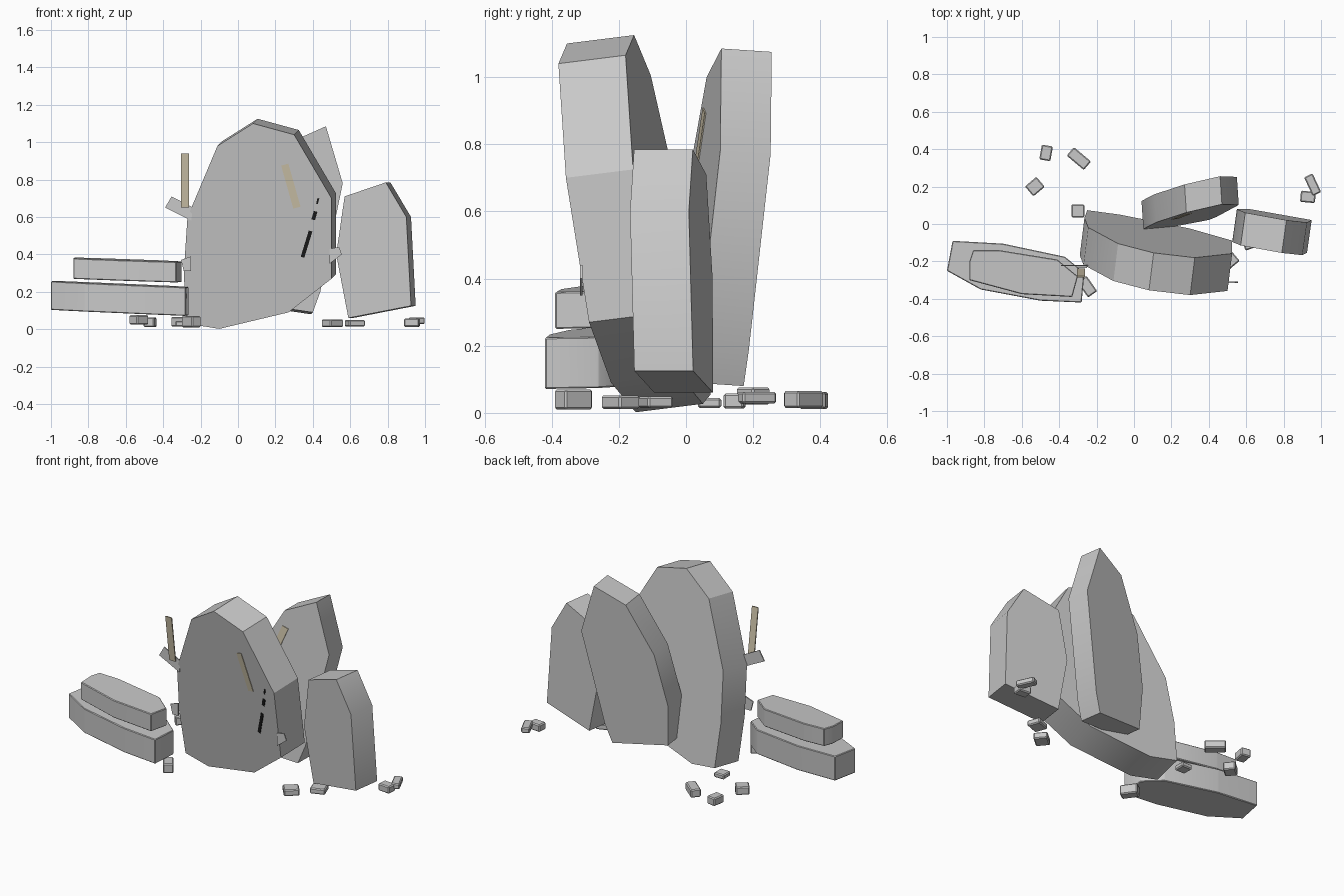
import bpy, bmesh, math
from mathutils import Vector, Matrix

cube = bpy.data.objects.get("Cube")
if cube:
    bpy.data.objects.remove(cube)


def material(name, rgb):
    m = bpy.data.materials.new(name)
    m.use_nodes = True
    m.diffuse_color = (*rgb, 1)
    m.node_tree.nodes["Principled BSDF"].inputs["Base Color"].default_value = (*rgb, 1)
    return m


STONE = material("stone grey", (0.58, 0.58, 0.58))
TAN = material("dry wood tan", (0.62, 0.55, 0.40))
BLACK = material("crack black", (0.01, 0.01, 0.01))


def prism(name, outline, offset, mat, bevel=0.0, smooth=False):
    """Solid made by sweeping a flat 3D outline along an offset."""
    bm = bmesh.new()
    face = bm.faces.new([bm.verts.new(p) for p in outline])
    moved = bmesh.ops.extrude_face_region(bm, geom=[face], use_keep_orig=True)["geom"]
    verts = [g for g in moved if isinstance(g, bmesh.types.BMVert)]
    bmesh.ops.translate(bm, verts=verts, vec=Vector(offset))
    bmesh.ops.recalc_face_normals(bm, faces=bm.faces)
    if bevel:
        bmesh.ops.bevel(bm, geom=bm.edges[:], offset=bevel, segments=1, affect='EDGES')
    mesh = bpy.data.meshes.new(name)
    bm.to_mesh(mesh)
    bm.free()
    mesh.materials.append(mat)
    obj = bpy.data.objects.new(name, mesh)
    bpy.context.collection.objects.link(obj)
    if smooth:
        bpy.ops.object.select_all(action='DESELECT')
        obj.select_set(True)
        bpy.context.view_layer.objects.active = obj
        bpy.ops.object.shade_smooth_by_angle(angle=math.radians(30))
    return obj


def leaning(origin, bx, bz):
    """Tilted plane that gives y for a point seen from the front."""
    ox, oy, oz = origin
    return lambda x, z: Vector((x, oy + bx * (x - ox) + bz * (z - oz), z))


# Planes of the three standing stones
main_plane = leaning((0.3, -0.38, 1.04), -0.16, -0.16)
rear_plane = leaning((0.55, 0.10, 0.78), 0.2, 0.07)
side_plane = leaning((0.55, -0.10, 0.4), -0.17, -0.036)

# Standing stones
main = [(-0.275, 0.03), (-0.29, 0.3), (-0.27, 0.6), (-0.11, 0.98), (0.08, 1.10),
        (0.30, 1.04), (0.50, 0.70), (0.50, 0.27), (0.27, 0.09), (-0.10, 0.002)]
rear = [(0.06, 0.14), (0.05, 0.4), (0.12, 0.71), (0.28, 1.0), (0.47, 1.085),
        (0.56, 0.78), (0.44, 0.2), (0.40, 0.09)]
side = [(0.59, 0.06), (0.525, 0.4), (0.57, 0.71), (0.79, 0.785), (0.90, 0.60), (0.925, 0.125)]
prism("main_stone", [main_plane(*p) for p in main], (0.025, 0.2, 0.025), STONE, smooth=True)
prism("rear_stone", [rear_plane(*p) for p in rear], (-0.01, 0.15, -0.01), STONE, smooth=True)
prism("side_stone", [side_plane(*p) for p in side], (0.025, 0.175, 0.0), STONE, smooth=True)

# Fallen slabs, sloping gently down towards the stones
lower = [(-0.97, -0.09), (-0.70, -0.105), (-0.37, -0.175), (-0.265, -0.26),
         (-0.28, -0.42), (-0.50, -0.41), (-0.82, -0.35), (-1.0, -0.25)]
upper = [(-0.86, -0.14), (-0.72, -0.14), (-0.41, -0.19), (-0.30, -0.28),
         (-0.33, -0.39), (-0.60, -0.375), (-0.88, -0.30), (-0.88, -0.20)]
prism("lower_slab", [(x, y, 0.06 - 0.04 * x + 0.02 * (y + 0.42)) for x, y in lower],
      (0, 0, 0.153), STONE, 0.004, True)
prism("upper_slab", [(x, y, 0.24 - 0.03 * x + 0.03 * (y + 0.39)) for x, y in upper],
      (0, 0, 0.11), STONE, 0.004, True)


def strip(name, plane, start, end, width, mat):
    """Thin painted plate lying on a leaning stone face."""
    a, b = Vector(start), Vector(end)
    n = (b - a).orthogonal().normalized() * width / 2
    lift = Vector((0, -0.004, 0))
    corners = [plane(*p) + lift for p in (a - n, b - n, b + n, a + n)]
    prism(name, corners, (0, 0.006, 0), mat)


# Streaks and the broken crack
strip("main_streak", main_plane, (0.25, 0.88), (0.315, 0.65), 0.04, TAN)
strip("rear_streak", rear_plane, (0.29, 0.90), (0.22, 0.72), 0.04, TAN)
strip("crack_low", main_plane, (0.345, 0.385), (0.388, 0.525), 0.02, BLACK)
strip("crack_mid", main_plane, (0.402, 0.585), (0.415, 0.63), 0.02, BLACK)
strip("crack_top", main_plane, (0.422, 0.67), (0.43, 0.70), 0.01, BLACK)

# Thin post and broken flakes at the edges
prism("post", [(-0.305, -0.245, 0.65), (-0.262, -0.245, 0.65),
               (-0.262, -0.285, 0.94), (-0.305, -0.285, 0.94)], (0, 0.007, 0), TAN)
flakes = [
    ("upper_flake", [(-0.39, 0.65), (-0.355, 0.71), (-0.24, 0.65), (-0.25, 0.58)], -0.225),
    ("lower_flake", [(-0.305, 0.37), (-0.25, 0.39), (-0.25, 0.31), (-0.29, 0.31)], -0.235),
    ("right_flake", [(0.49, 0.43), (0.54, 0.44), (0.555, 0.40), (0.49, 0.35)], -0.315),
]
for name, pts, y in flakes:
    prism(name, [(x, y, z) for x, z in pts], (0, 0.007, 0), STONE)


# Scattered pebbles: centre, size, turn in degrees
pebbles = [
    (-0.47, 0.38, 0.037, 0.06, 0.08, 0.05, -10),
    (-0.295, 0.35, 0.04, 0.12, 0.06, 0.05, -40),
    (-0.53, 0.20, 0.05, 0.08, 0.07, 0.05, 40),
    (-0.30, 0.07, 0.03, 0.07, 0.07, 0.03, 0),
    (-0.25, -0.335, 0.04, 0.06, 0.10, 0.06, 35),
    (0.955, 0.21, 0.045, 0.05, 0.11, 0.035, 25),
    (0.93, 0.145, 0.035, 0.08, 0.06, 0.045, -5),
    (0.505, -0.195, 0.032, 0.09, 0.08, 0.04, 40),
    (0.625, -0.09, 0.032, 0.09, 0.08, 0.035, 20),
]
for i, (x, y, z, w, d, h, turn) in enumerate(pebbles):
    rot = Matrix.Rotation(math.radians(turn), 3, 'Z')
    base = [Vector((x, y, z - h / 2)) + rot @ Vector((sx * w / 2, sy * d / 2, 0))
            for sx, sy in ((-1, -1), (1, -1), (1, 1), (-1, 1))]
    prism(f"pebble_{i + 1}", base, (0, 0, h), STONE, 0.006)
